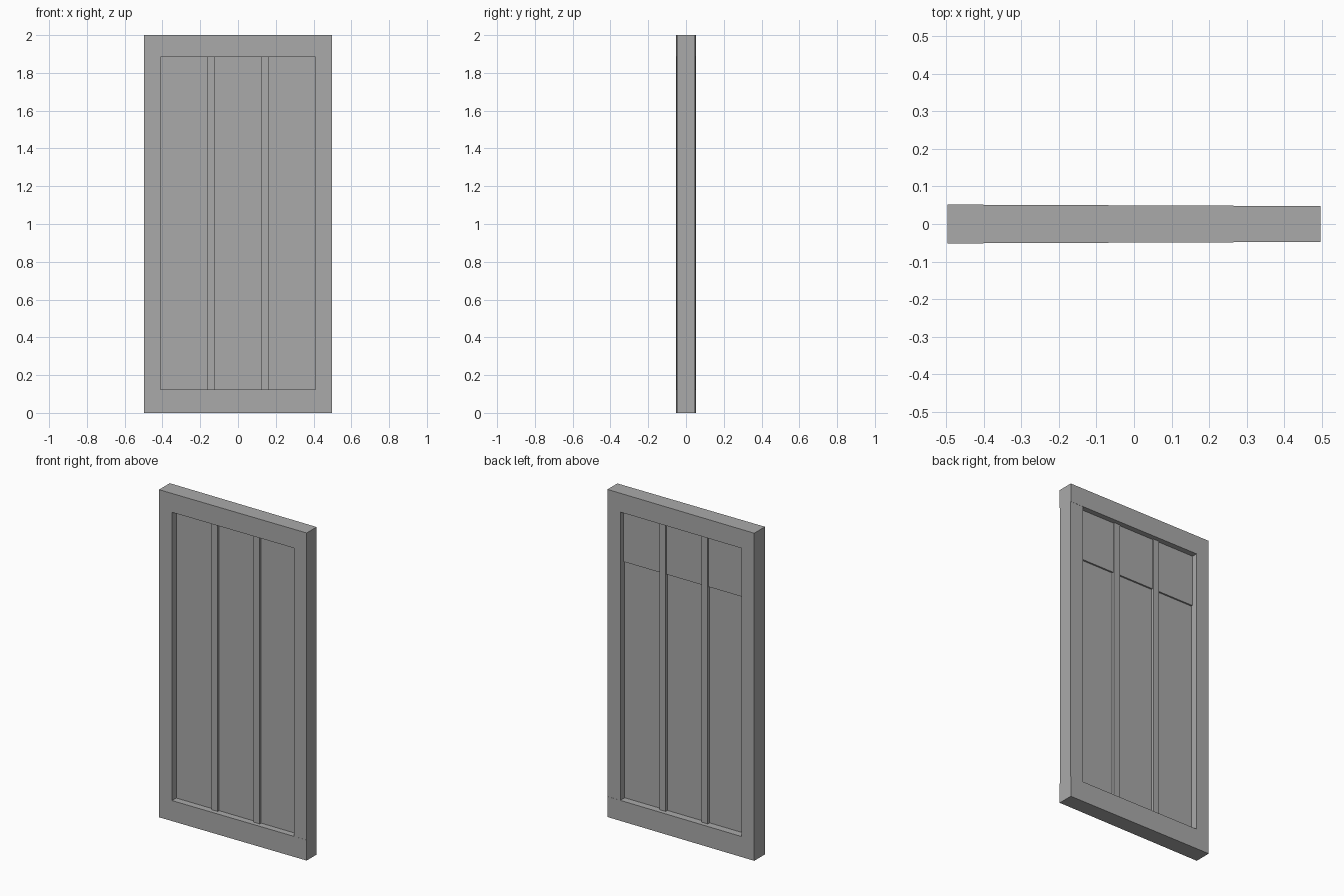
import bpy
import bmesh

cube = bpy.data.objects.get("Cube")
if cube:
    bpy.data.objects.remove(cube, do_unlink=True)

# One plain grey for the whole door
grey = bpy.data.materials.new("plain_grey")
grey.use_nodes = True
GREY = (0.4, 0.4, 0.4, 1)
grey.diffuse_color = GREY
grey.node_tree.nodes["Principled BSDF"].inputs["Base Color"].default_value = GREY

HALF_W, HEIGHT = 0.497, 2.0
OPEN_X, OPEN_LOW, OPEN_HIGH = 0.41, 0.125, 1.885


def taper(x):
    """Half thickness of the frame, slightly thinner toward +x."""
    return 0.0497 - 0.004 * x


def block(name, x, y, z, tapered=False, inset=0.0):
    """Box between paired limits; a tapered one follows the frame thickness."""
    bm = bmesh.new()
    bmesh.ops.create_cube(bm, size=1)
    for v in bm.verts:
        side = v.co.y > 0
        v.co.x = x[v.co.x > 0]
        v.co.z = z[v.co.z > 0]
        half = taper(v.co.x) - inset
        v.co.y = (half if side else -half) if tapered else y[side]
    mesh = bpy.data.meshes.new(name)
    bm.to_mesh(mesh)
    bm.free()
    mesh.materials.append(grey)
    obj = bpy.data.objects.new(name, mesh)
    bpy.context.collection.objects.link(obj)
    return obj


# Outer frame: full-width rails with stiles fitted between them
block("bottom_rail", (-HALF_W, HALF_W), None, (0, OPEN_LOW), True)
block("top_rail", (-HALF_W, HALF_W), None, (OPEN_HIGH, HEIGHT), True)
block("right_stile", (-HALF_W, -OPEN_X), None, (OPEN_LOW, OPEN_HIGH), True)
block("left_stile", (OPEN_X, HALF_W), None, (OPEN_LOW, OPEN_HIGH), True, 0.0008)

# Recessed panel, with a thicker upper section on the back
block("panel", (-OPEN_X, OPEN_X), (-0.01, 0.006), (OPEN_LOW, OPEN_HIGH))
block("upper_back_panel", (-OPEN_X, OPEN_X), (0.0, 0.016), (1.57, OPEN_HIGH))

# Two upright bars standing proud of the panel on both faces
for name, centre in (("right_bar", -0.142), ("left_bar", 0.142)):
    block(name, (centre - 0.021, centre + 0.021), (-0.023, 0.023),
          (OPEN_LOW, OPEN_HIGH))
